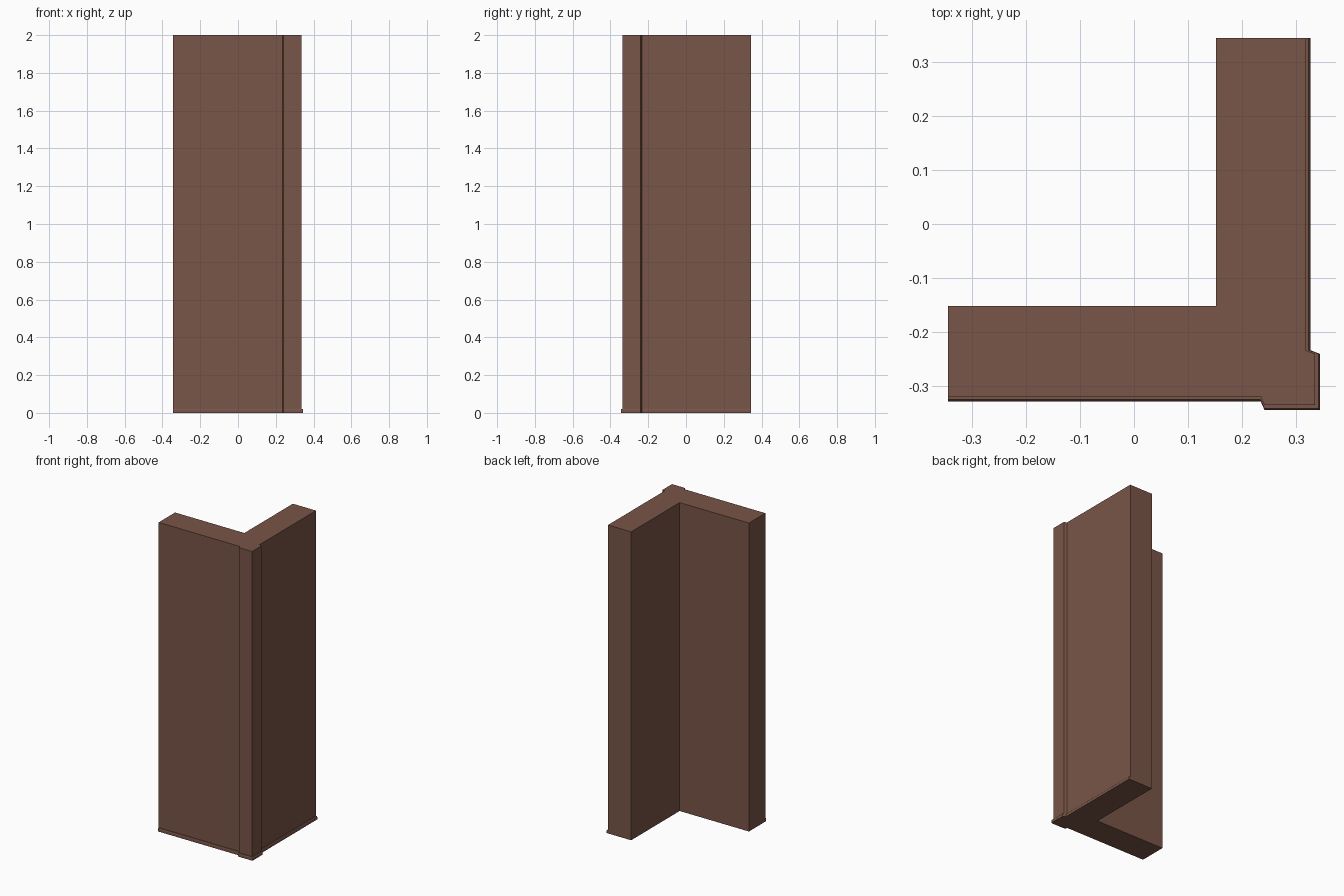
import bpy, bmesh

if "Cube" in bpy.data.objects:
    bpy.data.objects.remove(bpy.data.objects["Cube"])


def outline(d):
    """L-shaped wall plan with a corner post; outer faces pushed out by d."""
    return [
        (-0.345, -0.320 - d), (0.235, -0.320 - d),
        (0.242, -0.336 - d), (0.336 + d, -0.336 - d),
        (0.336 + d, -0.241), (0.318 + d, -0.234),
        (0.318 + d, 0.345), (0.152, 0.345),
        (0.152, -0.152), (-0.345, -0.152),
    ]


# Brown wall finish
mat = bpy.data.materials.new("brown")
mat.diffuse_color = (0.191, 0.091, 0.065, 1)
mat.use_nodes = True
mat.node_tree.nodes["Principled BSDF"].inputs["Base Color"].default_value = mat.diffuse_color

# Skirting, its chamfered top edge and ledge, then the plain wall: (z, offset)
levels = [(0, 0.009), (0.016, 0.009), (0.021, 0.006), (0.021, 0), (2, 0)]

bm = bmesh.new()
rings = [[bm.verts.new((x, y, z)) for x, y in outline(d)] for z, d in levels]
for low, high in zip(rings, rings[1:]):
    n = len(low)
    for i in range(n):
        j = (i + 1) % n
        bm.faces.new((low[i], low[j], high[j], high[i]))
bm.faces.new(rings[0][::-1])
bm.faces.new(rings[-1])

# Inner and end faces do not step, so merge their coincident points
bmesh.ops.remove_doubles(bm, verts=bm.verts, dist=1e-5)
bmesh.ops.recalc_face_normals(bm, faces=bm.faces)

# Corner wall with skirting
mesh = bpy.data.meshes.new("corner_wall")
bm.to_mesh(mesh)
bm.free()
mesh.materials.append(mat)
wall = bpy.data.objects.new("corner_wall", mesh)
bpy.context.collection.objects.link(wall)
